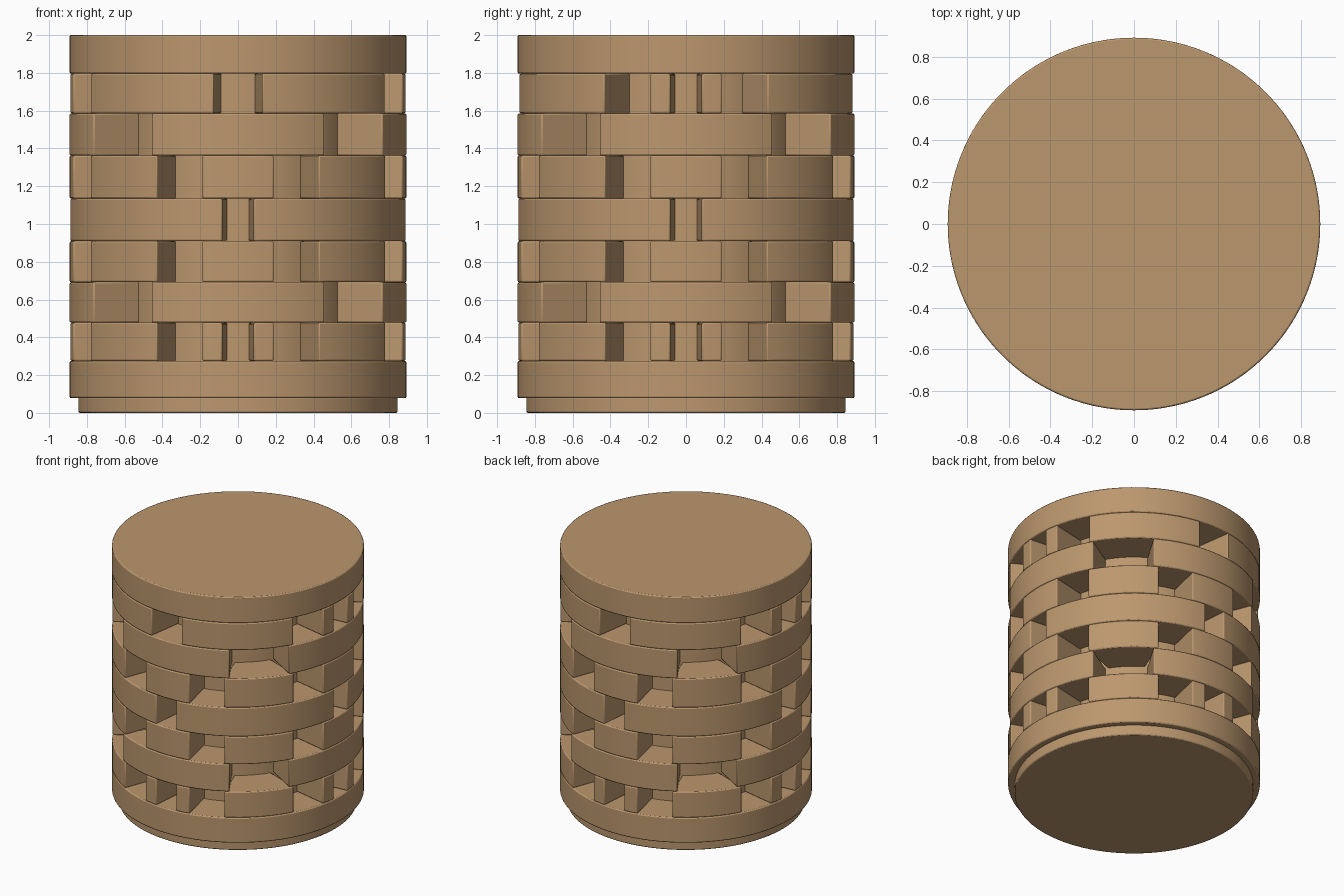
import bpy, bmesh, math

if "Cube" in bpy.data.objects:
    bpy.data.objects.remove(bpy.data.objects["Cube"])

R, CORE, INNER = 0.892, 0.615, 0.58

clay = bpy.data.materials.new("tan clay")
clay.diffuse_color = (0.50, 0.31, 0.155, 1)
clay.use_nodes = True
clay.node_tree.nodes["Principled BSDF"].inputs["Base Color"].default_value = clay.diffuse_color


def finish(name, bm, bevel=0.008):
    bmesh.ops.recalc_face_normals(bm, faces=bm.faces)
    me = bpy.data.meshes.new(name)
    bm.to_mesh(me)
    bm.free()
    me.materials.append(clay)
    ob = bpy.data.objects.new(name, me)
    bpy.context.collection.objects.link(ob)
    if bevel:
        m = ob.modifiers.new("soft edges", 'BEVEL')
        m.width, m.segments, m.limit_method = bevel, 2, 'ANGLE'
        m.angle_limit = math.radians(40)
    bpy.ops.object.select_all(action='DESELECT')
    bpy.context.view_layer.objects.active = ob
    ob.select_set(True)
    bpy.ops.object.shade_smooth_by_angle(angle=math.radians(35))
    return ob


def prism(name, outline, z0, z1, bevel=0.008):
    bm = bmesh.new()
    face = bm.faces.new([bm.verts.new((x, y, z0)) for x, y in outline])
    ext = bmesh.ops.extrude_face_region(bm, geom=[face], use_keep_orig=True)
    verts = [v for v in ext["geom"] if isinstance(v, bmesh.types.BMVert)]
    bmesh.ops.translate(bm, verts=verts, vec=(0, 0, z1 - z0))
    return finish(name, bm, bevel)


def polar(r, deg):
    # angle measured from the front (-y) towards the right (+x)
    a = math.radians(deg)
    return r * math.sin(a), -r * math.cos(a)


def disc(name, r, z0, z1, bevel=0.008):
    prism(name, [polar(r, i * 3.75) for i in range(96)], z0, z1, bevel)


def brick(name, a0, a1, z0, z1, taper=0):
    # curved wall brick; taper narrows the inner end
    n = max(2, round((a1 - a0) / 3.75))
    outer = [polar(R, a0 + (a1 - a0) * i / n) for i in range(n + 1)]
    b0, b1 = a0 + taper, a1 - taper
    inner = [polar(INNER, b1 + (b0 - b1) * i / n) for i in range(n + 1)]
    prism(name, outer + inner, z0, z1)


# solid discs and inner core
disc("base_plinth", 0.845, 0.0, 0.085)
disc("bottom_ring", R, 0.078, 0.275)
disc("top_cap", R, 1.796, 2.0)
disc("inner_core", CORE, 0.26, 1.81, 0)

# brick courses: (start, end, taper) spans, repeated every quarter turn
DIAG = (28.7, 61.3, 4.5)
PAIR = [(-12.3, -5.4, 0), (5.4, 12.3, 0)]
CROSS = [(-31, 31, 0)]
SQUARE = [DIAG, (-12.3, 12.3, 0)]
courses = [
    ("small_brick", 0.275, 0.478, [DIAG] + PAIR),
    ("long_brick", 0.478, 0.692, CROSS),
    ("square_brick", 0.692, 0.909, SQUARE),
    ("quarter_brick", 0.909, 1.135, [(5.4, 84.6, 0)]),
    ("upper_square_brick", 1.135, 1.362, SQUARE),
    ("upper_long_brick", 1.362, 1.585, CROSS),
]
for name, z0, z1, spans in courses:
    for q in range(4):
        for a0, a1, t in spans:
            brick(name, a0 + 90 * q, a1 + 90 * q, z0, z1, t)

# top course: wide openings at front and back, brick pairs at the sides
for half in (0, 180):
    for a0, a1 in ((8.3, 61), (-61, -8.3)):
        brick("top_course_brick", a0 + half, a1 + half, 1.585, 1.796)
    for a0, a1, t in PAIR:
        brick("top_small_brick", a0 + 90 + half, a1 + 90 + half, 1.585, 1.796)
